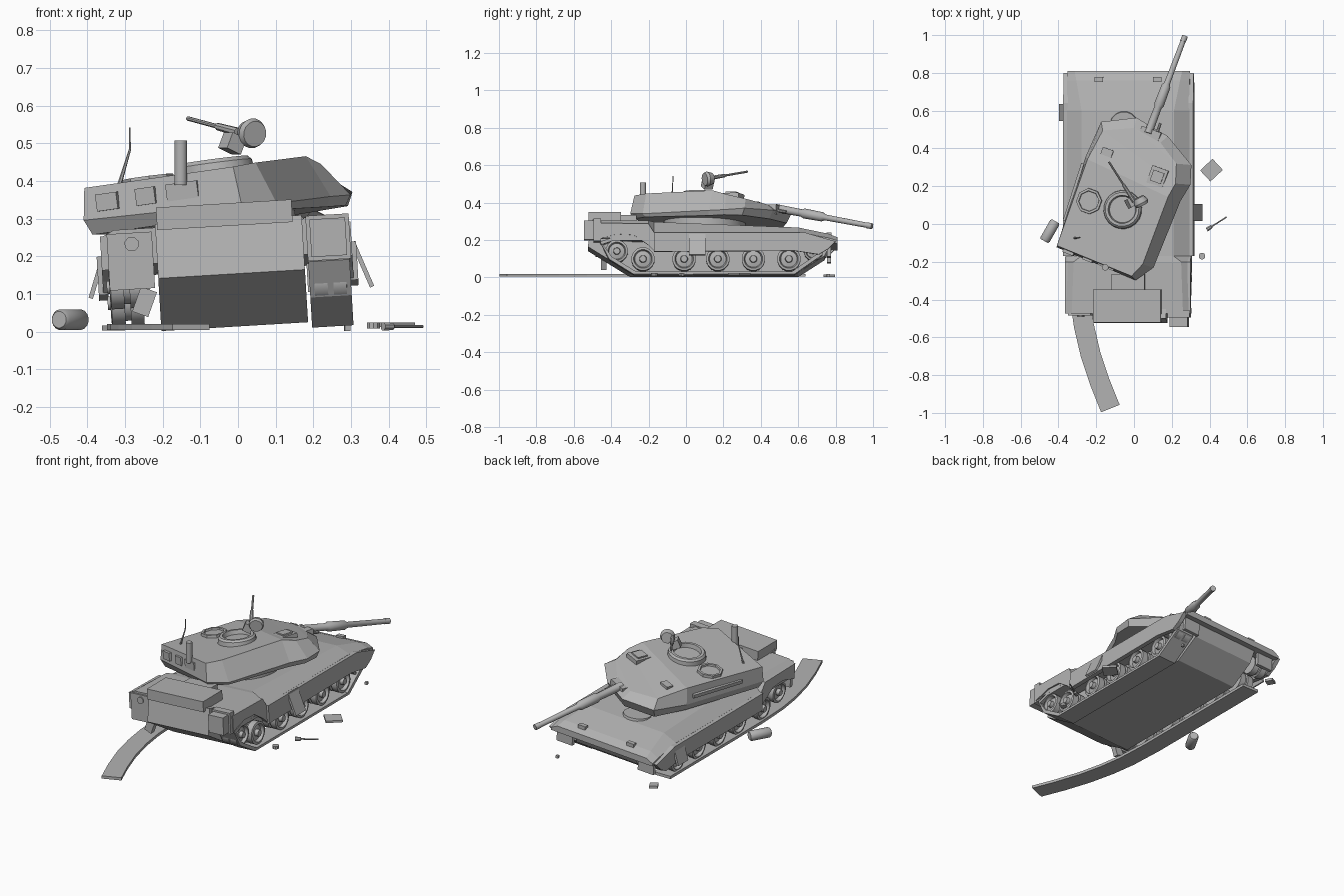
import bpy, bmesh, math
from mathutils import Matrix, Vector

cube = bpy.data.objects.get("Cube")
if cube:
    bpy.data.objects.remove(cube, do_unlink=True)

grey = bpy.data.materials.new("plain_grey")
grey.use_nodes = True
tone = (0.45, 0.45, 0.45, 1)
grey.diffuse_color = tone
bsdf = next(n for n in grey.node_tree.nodes if n.type == 'BSDF_PRINCIPLED')
bsdf.inputs["Base Color"].default_value = tone
bsdf.inputs["Roughness"].default_value = 0.8

GROUND = Matrix()
HULL = Matrix.Translation((-0.018, 0, 0.003)) @ Matrix.Rotation(-0.06, 4, 'Y')
TURRET = (Matrix.Translation((-0.05, 0.1, 0.422)) @ Matrix.Rotation(-0.13, 4, 'Y')
          @ Matrix.Rotation(-0.03, 4, 'X') @ Matrix.Rotation(math.radians(-20), 4, 'Z'))


def make(name, verts, faces, frame=GROUND, smooth=False):
    me = bpy.data.meshes.new(name)
    bm = bmesh.new()
    vs = [bm.verts.new(frame @ Vector(v)) for v in verts]
    for f in faces:
        bm.faces.new([vs[i] for i in f])
    bmesh.ops.recalc_face_normals(bm, faces=bm.faces)
    bm.to_mesh(me)
    bm.free()
    me.materials.append(grey)
    ob = bpy.data.objects.new(name, me)
    bpy.context.collection.objects.link(ob)
    if smooth:
        bpy.context.view_layer.objects.active = ob
        bpy.ops.object.select_all(action='DESELECT')
        ob.select_set(True)
        bpy.ops.object.shade_smooth_by_angle(angle=math.radians(35))
    return ob


def loft(name, rings, frame=GROUND, caps=True, smooth=False):
    n = len(rings[0])
    faces = [(r * n + i, r * n + (i + 1) % n, (r + 1) * n + (i + 1) % n, (r + 1) * n + i)
             for r in range(len(rings) - 1) for i in range(n)]
    if caps:
        faces += [tuple(range(n)), tuple(range((len(rings) - 1) * n, len(rings) * n))]
    return make(name, [v for r in rings for v in r], faces, frame, smooth)


def slab(name, profile, x0, x1, frame=GROUND):
    # side outline (y, z) extruded across x
    return loft(name, [[(x, y, z) for y, z in profile] for x in (x0, x1)], frame)


def box(name, centre, size, frame=GROUND, turn=0, lean=0):
    m = (frame @ Matrix.Translation(centre) @ Matrix.Rotation(turn, 4, 'Z')
         @ Matrix.Rotation(lean, 4, 'Y'))
    a, b, c = (s / 2 for s in size)
    return slab(name, [(-b, -c), (b, -c), (b, c), (-b, c)], -a, a, m)


def lathe(name, start, axis, profile, frame=GROUND, sides=16):
    # profile holds (distance along the axis, radius)
    axis = Vector(axis).normalized()
    q = axis.to_track_quat('Z', 'Y')
    rings = [[Vector(start) + q @ Vector((r * math.cos(a), r * math.sin(a), d))
              for a in (math.tau * (i + 0.5) / sides for i in range(sides))]
             for d, r in profile]
    return loft(name, rings, frame, smooth=sides > 8)


# Hull: lower tub and faceted upper body
slab("lower_hull", [(-.5, .295), (-.525, .15), (-.3, .01), (.6, .01), (.74, .1),
                    (.78, .18), (.4, .2), (-.45, .285)], -.185, .205, HULL)
stations = [(-.475, .19, .27, .285, .03), (-.2, .19, .26, .285, .04),
            (-.17, .19, .217, .28, .08), (.6, .19, .217, .25, .08),
            (.76, .165, .19, .215, .05), (.81, .16, .175, .195, .04)]
rings = []
for y, low, edge, deck, inset in stations:
    w = .325
    rings.append([(-w, y, low), (-w, y, edge), (inset - w, y, deck),
                  (w - inset, y, deck), (w, y, edge), (w, y, low)])
loft("upper_hull", rings, HULL)
box("rear_stowage", (0, -.435, .308), (.36, .175, .06), HULL)
box("rear_stowage_small", (.005, -.31, .305), (.175, .09, .04), HULL)
lathe("driver_hatch", (-.02, .52, .235), (0, -.05, 1), [(0, .08), (.025, .075)], HULL)
lathe("turret_ring", (-.03, .1, .24), (0, 0, 1), [(0, .22), (.09, .22)], HULL, 24)

# Running gear on both sides
for side, label in ((1, "left"), (-1, "right")):
    lift = 0 if side > 0 else .014
    x0, x1 = sorted((side * .32, side * .345))
    slab(label + "_skirt", [(-.17, .217), (.64, .216), (.8, .17), (.76, .13), (.71, .1),
                            (.58, .12), (-.17, .115)], x0, x1, HULL)
    x0, x1 = sorted((side * .31, side * .333))
    slab(label + "_rear_skirt", [(-.475, .27), (-.475, .18), (-.37, .21),
                                 (-.28, .205), (-.2, .15), (-.17, .12), (-.17, .217), (-.2, .265)],
         x0, x1, HULL)
    for i, (y, z, r) in enumerate([(-.23, .078, .063), (-.01, .078, .063), (.17, .078, .063),
                                   (.36, .078, .063), (.55, .078, .063), (-.37, .12, .06),
                                   (.68, .12, .05)]):
        lathe(f"{label}_wheel_{i + 1}", (side * .228, y, z + lift), (side, 0, 0),
              [(0, r), (.035, r), (.035, r * .8), (.05, r * .8), (.05, r), (.085, r),
               (.088, r * .8), (.07, r * .7), (.075, r * .32), (.095, r * .28)], HULL)
    # front mud flap and lamp guard
    box(label + "_front_flap", (side * .26, .765, .135), (.1, .02, .09), HULL)
    box(label + "_lamp_guard", (side * .155, .765, .218), (.045, .025, .02), HULL)
right_height = .1
for label, x, y, h, lean in (("left", .358, .06, .13, -.35), ("right", -.35, .59, .1, .35)):
    box(label + "_bent_panel", (x, y, .155), (.012, .09, h), HULL, lean=lean)

# Intact track as a closed band
path = [(-.46, .17), (-.41, .075), (-.28, -.005), (.58, -.005), (.73, .1), (.72, .165),
        (.64, .185), (-.4, .19)]
cy, cz = .14, .11
inner = [(y - math.copysign(.014, y - cy), z - math.copysign(.014, z - cz)) for y, z in path]
loft("left_track", [[(.215, y, z) for y, z in path], [(.325, y, z) for y, z in path],
                    [(.325, y, z) for y, z in inner], [(.215, y, z) for y, z in inner],
                    [(.215, y, z) for y, z in path]], HULL, caps=False)

# Thrown track lying on the ground
line = [Vector(p) for p in ((-.295, .64), (-.295, -.2), (-.285, -.4), (-.265, -.54),
                            (-.23, -.69), (-.18, -.84), (-.125, -.977))]
rings = []
for i, p in enumerate(line):
    d = (line[min(i + 1, len(line) - 1)] - line[max(i - 1, 0)]).normalized()
    n = Vector((d.y, -d.x)) * .053
    a, b = p + n, p - n
    rings.append([(a.x, a.y, .004), (b.x, b.y, .004), (b.x, b.y, .02), (a.x, a.y, .02)])
loft("thrown_track", rings)

# Rear corners
box("rear_left_box", (.272, -.515, .232), (.095, .06, .1), HULL)
box("rear_left_flap", (.272, -.475, .232), (.115, .04, .12), HULL)
box("rear_right_plate", (-.255, -.475, .2), (.12, .02, .15), HULL)
lathe("rear_right_lamp", (-.25, -.48, .245), (0, -1, 0), [(0, .02), (.012, .02)], HULL, 8)
box("broken_bracket", (-.225, -.44, .09), (.045, .03, .07), HULL, lean=.4)

# Turret shell
middle = [(-.275, -.335, -.085), (.18, -.355, -.1), (.245, -.26, -.11), (.26, .12, -.1),
          (.28, .22, -.1), (.25, .32, -.09), (.08, .42, -.08), (-.11, .455, -.075),
          (-.28, .37, -.075), (-.295, .17, -.085)]
top = [(-.265, -.325, 0), (.165, -.34, 0), (.2, -.26, .005), (.205, .12, .015),
       (.215, .2, -.008), (.18, .3, -.03), (.06, .375, -.045), (-.1, .4, -.045),
       (-.25, .33, -.03), (-.27, .16, 0)]
bottom = [(x * .95, y * .95, -.126) for x, y, z in middle]
n = len(top)
shell = bottom + middle + top
faces = [(k + i, k + (i + 1) % n, k + n + (i + 1) % n, k + n + i)
         for k in (0, n) for i in range(n)]
faces += [tuple(range(n))]
faces += [tuple(2 * n + i for i in f) for f in
          ((0, 1, 2, 3, 9), (3, 4, 8, 9), (4, 5, 7, 8), (5, 6, 7))]
make("turret_shell", shell, faces, TURRET)

# Turret fittings
lathe("commander_cupola", (0, -.025, -.01), (0, 0, 1),
      [(0, .105), (.035, .1), (.045, .09), (.045, .075), (.022, .07)], TURRET, 20)
lathe("loader_hatch", (-.185, -.045, -.01), (0, 0, 1),
      [(0, .07), (.025, .068), (.025, .055), (.015, .053)], TURRET, 8)
box("gunner_sight", (.113, .2, -.008), (.09, .1, .03), TURRET)
box("sight_lid", (.113, .2, .009), (.06, .06, .012), TURRET)
box("front_periscope", (-.185, .23, -.01), (.06, .04, .02), TURRET)
lathe("rear_canister", (-.152, -.23, .39), (0, 0, 1), [(0, .017), (.117, .017)])
for i, (u, w) in enumerate(((-.2, .06), (-.09, .055), (.015, .09))):
    box(f"rear_bin_{i + 1}", (u, -.334, -.045), (w, .025, .045), TURRET, turn=-.03)
box("side_rail", (-.285, -.03, -.045), (.015, .32, .02), TURRET, turn=.04)
lathe("antenna_lower", (-.315, -.075, .39), (.3, .03, 1), [(0, .006), (.1, .003)], sides=6)
lathe("antenna_upper", (-.287, -.072, .484), (0, .05, 1), [(0, .003), (.058, .002)], sides=6)

# Main gun
gun = Vector((.075, .48, .371))
aim = Vector((.27, .995, .274)) - gun
L = aim.length
lathe("gun_barrel", gun, aim, [(0, .022), (.15, .02), (.165, .027), (.27, .025),
                              (.285, .016), (L - .03, .014), (L - .03, .016), (L, .016)])
box("gun_mantlet", (-.01, .4, -.07), (.11, .05, .05), TURRET)
lathe("coaxial_gun", (.11, .45, .365), (.3, .85, -.15), [(0, .009), (.09, .008)], sides=8)

# Roof machine gun with its upright shield
lathe("roof_gun_shield", (.045, .1, .525), (-.45, .85, .1), [(0, .034), (.015, .04), (.045, .03)])
box("roof_gun_mount", (-.015, .115, .5), (.045, .05, .045), turn=.5, lean=.4)
lathe("roof_gun_barrel", (0, .12, .53), (-.14, .22, .038), [(0, .012), (.1, .01), (.11, .006), (.25, .006)], sides=8)

# Scattered debris
lathe("loose_drum", (-.475, -.09, .032), (.5, .88, 0), [(0, .022), (.01, .028), (.11, .028), (.12, .022)])
for label, c, s, turn in (("loose_plate", (.41, .285, .018), (.09, .08, .012), .75),
                          ("loose_block", (.29, .76, .01), (.015, .015, .015), .2),
                          ("loose_shard", (-.33, .765, .01), (.045, .045, .014), .5)):
    box(label, c, s, turn=turn)
lathe("loose_cap", (.36, -.17, .008), (0, 0, 1), [(0, .018), (.016, .018)], sides=10)
lathe("loose_rod", (.385, -.03, .014), (.11, .07, 0), [(0, .012), (.03, .01), (.035, .004), (.125, .004)], sides=8)
